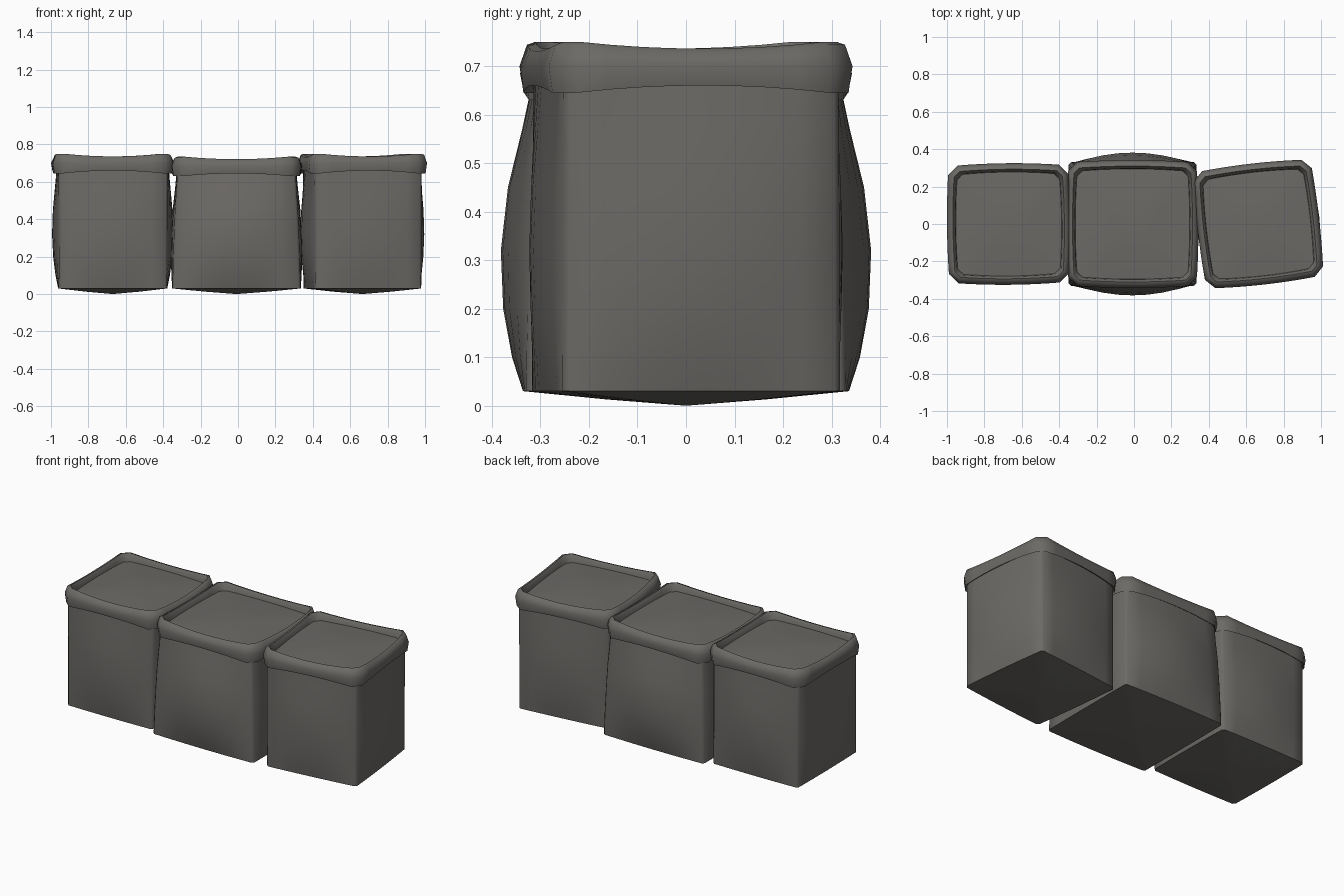
import bpy, bmesh, math

if "Cube" in bpy.data.objects:
    bpy.data.objects.remove(bpy.data.objects["Cube"])

cloth = bpy.data.materials.new("dark grey cloth")
cloth.diffuse_color = (0.15, 0.143, 0.133, 1)
cloth.use_nodes = True
cloth.node_tree.nodes["Principled BSDF"].inputs["Base Color"].default_value = cloth.diffuse_color
SEG = 8


def section(hx, hy, bx, by, chamfer, z, dip=0.0):
    """Square loop with bulging sides and cut corners; dip lowers the side middles."""
    pts = []
    for k in range(4):
        a, h, b = (hx, hy, by) if k % 2 == 0 else (hy, hx, bx)
        for i in range(SEG + 1):
            t = -1 + 2 * i / SEG
            w = 1 - t * t
            u, v = t * (a - chamfer), -(h + b * w)
            for _ in range(k):
                u, v = -v, u
            pts.append((u, v, z - dip * w))
    return pts


def loft(name, loops, place, start=None, end=None):
    """Skin stacked loops, optionally closing each end with a fan to a point."""
    bm = bmesh.new()
    rings = [[bm.verts.new(p) for p in loop] for loop in loops]
    n = len(rings[0])
    for lo, hi in zip(rings, rings[1:]):
        for i in range(n):
            j = (i + 1) % n
            bm.faces.new((lo[i], lo[j], hi[j], hi[i]))
    if start:
        c = bm.verts.new(start)
        for i in range(n):
            bm.faces.new((c, rings[0][(i + 1) % n], rings[0][i]))
    if end:
        c = bm.verts.new(end)
        for i in range(n):
            bm.faces.new((rings[-1][i], rings[-1][(i + 1) % n], c))
    mesh = bpy.data.meshes.new(name)
    bm.to_mesh(mesh)
    bm.free()
    mesh.materials.append(cloth)
    ob = bpy.data.objects.new(name, mesh)
    bpy.context.collection.objects.link(ob)
    ob.location = (place[0], place[1], 0)
    ob.rotation_euler.z = math.radians(place[2])
    bpy.ops.object.select_all(action='DESELECT')
    ob.select_set(True)
    bpy.context.view_layer.objects.active = ob
    bpy.ops.object.shade_smooth_by_angle(angle=math.radians(50))


def sack(side, place, low, top, bulge, height):
    # body: (height, blend from lower to upper size, bulge amount)
    body = [section(low[0] * 0.5, low[1] * 0.5, 0, 0, 0.01, 0.013)]
    for z, f, b in ((0.03, 0, 0.1), (0.10, 0.05, 0.5), (0.20, 0.15, 0.85),
                    (0.32, 0.3, 1), (0.45, 0.5, 0.85), (0.57, 0.8, 0.5), (0.68, 1, 0.2)):
        hx, hy = (l + (t - l) * f for l, t in zip(low, top))
        body.append(section(hx, hy, bulge[0] * b, bulge[1] * b, 0.012, z))
    loft(side + "_sack_body", body, place, start=(0, 0, 0))

    # rolled cuff: (outward offset, drop below the top, dip)
    cuff = []
    for o, d, dip in ((0, 0.085, -0.01), (0.022, 0.105, -0.015), (0.03, 0.05, 0),
                      (0.015, 0.006, 0.014), (-0.002, 0, 0.014), (-0.014, 0.02, 0.008),
                      (-0.02, 0.06, 0)):
        cuff.append(section(top[0] + o, top[1] + o, 0.008, 0.01,
                            0.03 + max(o, 0) * 0.7, height - d, dip))
    loft(side + "_sack_cuff", cuff, place)

    # gently mounded filling
    fill = [section(top[0] - 0.012, top[1] - 0.012, 0.008, 0.01, 0.03, height - 0.045),
            section(top[0] * 0.5, top[1] * 0.5, 0.01, 0.01, 0.03, height - 0.035)]
    loft(side + "_sack_filling", fill, place, end=(0, 0, height - 0.028))


sack("left", (-0.67, 0.0, 0.5), (0.288, 0.292), (0.292, 0.285), (0.035, 0.035), 0.75)
sack("middle", (-0.008, 0.0, 0), (0.342, 0.33), (0.315, 0.302), (0.015, 0.06), 0.735)
sack("right", (0.665, 0.0, 6.5), (0.285, 0.288), (0.288, 0.285), (0.042, 0.03), 0.75)
